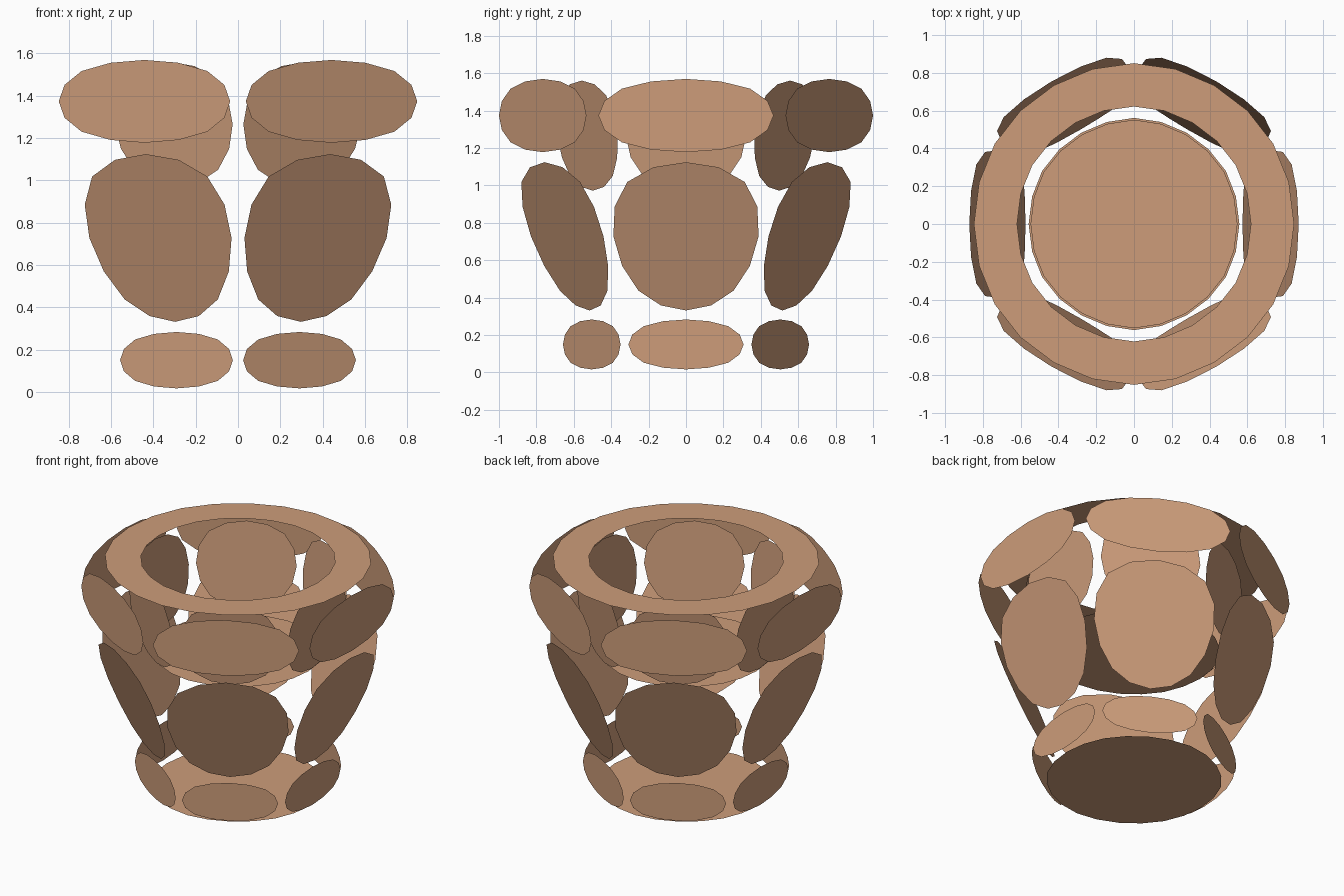
import bpy
from math import cos, sin, pi

if "Cube" in bpy.data.objects:
    bpy.data.objects.remove(bpy.data.objects["Cube"])

clay = bpy.data.materials.new("terracotta")
clay.diffuse_color = (0.61, 0.335, 0.195, 1)
clay.use_nodes = True
clay.node_tree.nodes["Principled BSDF"].inputs["Base Color"].default_value = clay.diffuse_color

# Corner radii of the hexagonal control shape
FOOT, RIM, INNER, SOIL = 0.672, 1.0215, 0.746, 0.66
Z_FOOT, Z_WALL, Z_TOP, Z_SOIL = 0.295, 1.16, 1.587, 0.945


def hexagon(r, z):
    """Six corners, with flat sides facing +x and -x."""
    return [(r * cos(pi / 6 + i * pi / 3), r * sin(pi / 6 + i * pi / 3), z)
            for i in range(6)]


def make(name, verts, faces):
    """Control mesh rounded by two levels of subdivision."""
    me = bpy.data.meshes.new(name)
    me.from_pydata(verts, [], faces)
    me.materials.append(clay)
    ob = bpy.data.objects.new(name, me)
    bpy.context.collection.objects.link(ob)
    mod = ob.modifiers.new("round", 'SUBSURF')
    mod.levels = mod.render_levels = 2
    return ob


def panels(name, r0, z0, r1, z1):
    """Six separate flat panels between two hexagons; order sets the facing."""
    a, b = hexagon(r0, z0), hexagon(r1, z1)
    verts, faces = [], []
    for i in range(6):
        j = (i + 1) % 6
        n = len(verts)
        verts += [a[i], a[j], b[j], b[i]]
        faces.append((n, n + 1, n + 2, n + 3))
    return make(name, verts, faces)


# Outer shell: foot, sloping wall, upright rim
panels("foot_panels", FOOT, 0.004, FOOT, Z_FOOT)
panels("wall_panels", FOOT, Z_FOOT, RIM, Z_WALL)
panels("rim_panels", RIM, Z_WALL, RIM, Z_TOP)

# Flat joined ring on top of the rim
make("top_ring", hexagon(RIM, Z_TOP) + hexagon(INNER, Z_TOP),
     [(i, (i + 1) % 6, (i + 1) % 6 + 6, i + 6) for i in range(6)])

# Inside wall, facing the middle
panels("inner_panels", INNER, Z_TOP, SOIL, Z_SOIL)

# Inner floor faces up, base faces down
make("inner_floor", hexagon(SOIL, Z_SOIL), [tuple(range(6))])
make("base", hexagon(FOOT, 0), [tuple(reversed(range(6)))])
